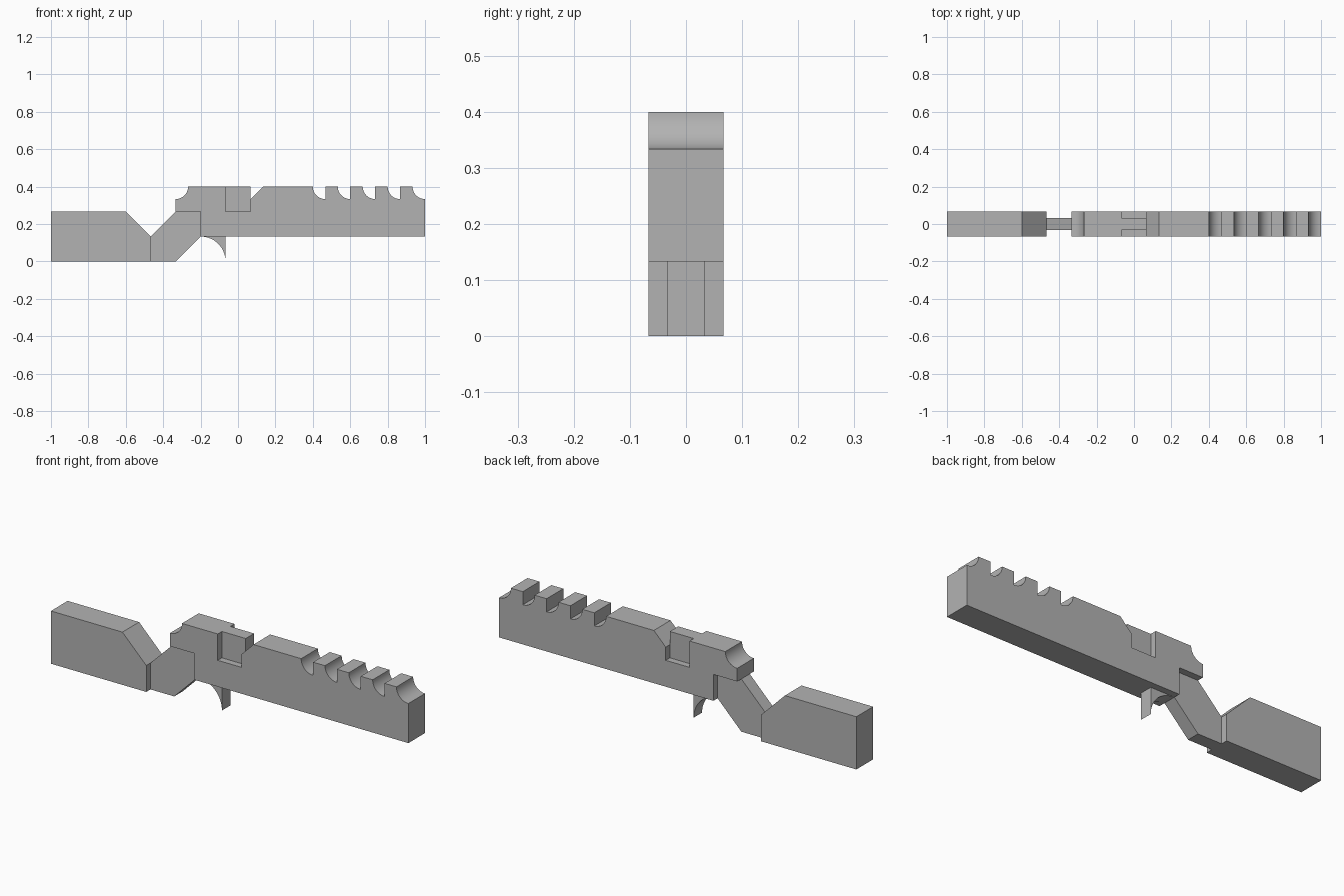
import bpy
import bmesh
from math import cos, sin, pi

U = 1 / 15          # design module: the whole model is 30 modules long
HALF = 1.0          # half width of the full-width parts, in modules
SLIM = 0.5          # half width of the slim parts
STEPS = 14          # segments per quarter arc

if "Cube" in bpy.data.objects:
    bpy.data.objects.remove(bpy.data.objects["Cube"])

grey = bpy.data.materials.new("plain_grey")
grey.use_nodes = True
colour = (0.45, 0.45, 0.45, 1)
grey.diffuse_color = colour
grey.node_tree.nodes["Principled BSDF"].inputs["Base Color"].default_value = colour


def arc(cx, cz, r, start, end):
    """Points along a quarter arc, angles given in quarter turns."""
    angles = [(start + (end - start) * i / STEPS) * pi / 2 for i in range(STEPS + 1)]
    return [(cx + r * cos(a), cz + r * sin(a)) for a in angles]


def extrude(name, profile, y0, y1):
    """Extrude a side profile (x, z) from y0 to y1."""
    bm = bmesh.new()
    face = bm.faces.new([bm.verts.new((x * U, y0 * U, z * U)) for x, z in profile])
    side = bmesh.ops.extrude_face_region(bm, geom=[face])["geom"]
    verts = [v for v in side if isinstance(v, bmesh.types.BMVert)]
    bmesh.ops.translate(bm, verts=verts, vec=(0, (y1 - y0) * U, 0))
    bmesh.ops.recalc_face_normals(bm, faces=bm.faces)
    mesh = bpy.data.meshes.new(name)
    bm.to_mesh(mesh)
    bm.free()
    mesh.materials.append(grey)
    ob = bpy.data.objects.new(name, mesh)
    bpy.context.collection.objects.link(ob)
    return ob


def activate(ob):
    bpy.ops.object.select_all(action="DESELECT")
    ob.select_set(True)
    bpy.context.view_layer.objects.active = ob


# Rear stock with a sloping front edge
stock = extrude("stock", [(-15, 0), (-7, 0), (-7, 2), (-9, 4), (-15, 4)], -HALF, HALF)

# Slim slanted grip tucked under the rear of the body
grip = extrude("grip", [(-7, 0), (-5, 0), (-3, 2), (-3, 4), (-5, 4), (-7, 2)], -SLIM, SLIM)

# Curved trigger
trigger = extrude("trigger", [(-1, 2)] + arc(-3, 0, 2, 1, 0), -SLIM, SLIM)

# Body and barrel: scooped rear, sight step, then a row of scooped notches
profile = [(15, 2), (-3, 2), (-3, 4), (-5, 4)]
profile += arc(-5, 6, 1, -1, 0)
profile += [(1, 6), (1, 5), (2, 6)]
for x in range(7, 16, 2):
    profile += arc(x, 6, 1, -2, -1)
    if x < 15:
        profile.append((x, 6))
body = extrude("body", profile, -HALF, HALF)

# Side pockets in the body, one on each side
pocket = [(-1, 4), (1, 4), (1, 7), (-1, 7)]
for side in (-1, 1):
    cutter = extrude("pocket_cutter", pocket, side * SLIM, side * 2)
    cutter.hide_render = True
    cut = body.modifiers.new("pocket", "BOOLEAN")
    cut.operation = "DIFFERENCE"
    cut.solver = "EXACT"
    cut.object = cutter
    activate(body)
    bpy.ops.object.modifier_apply(modifier=cut.name)
    bpy.data.objects.remove(cutter)

# Smooth the scoops, keep the corners crisp
for ob in (body, trigger):
    activate(ob)
    bpy.ops.object.shade_smooth_by_angle(angle=pi / 6)
